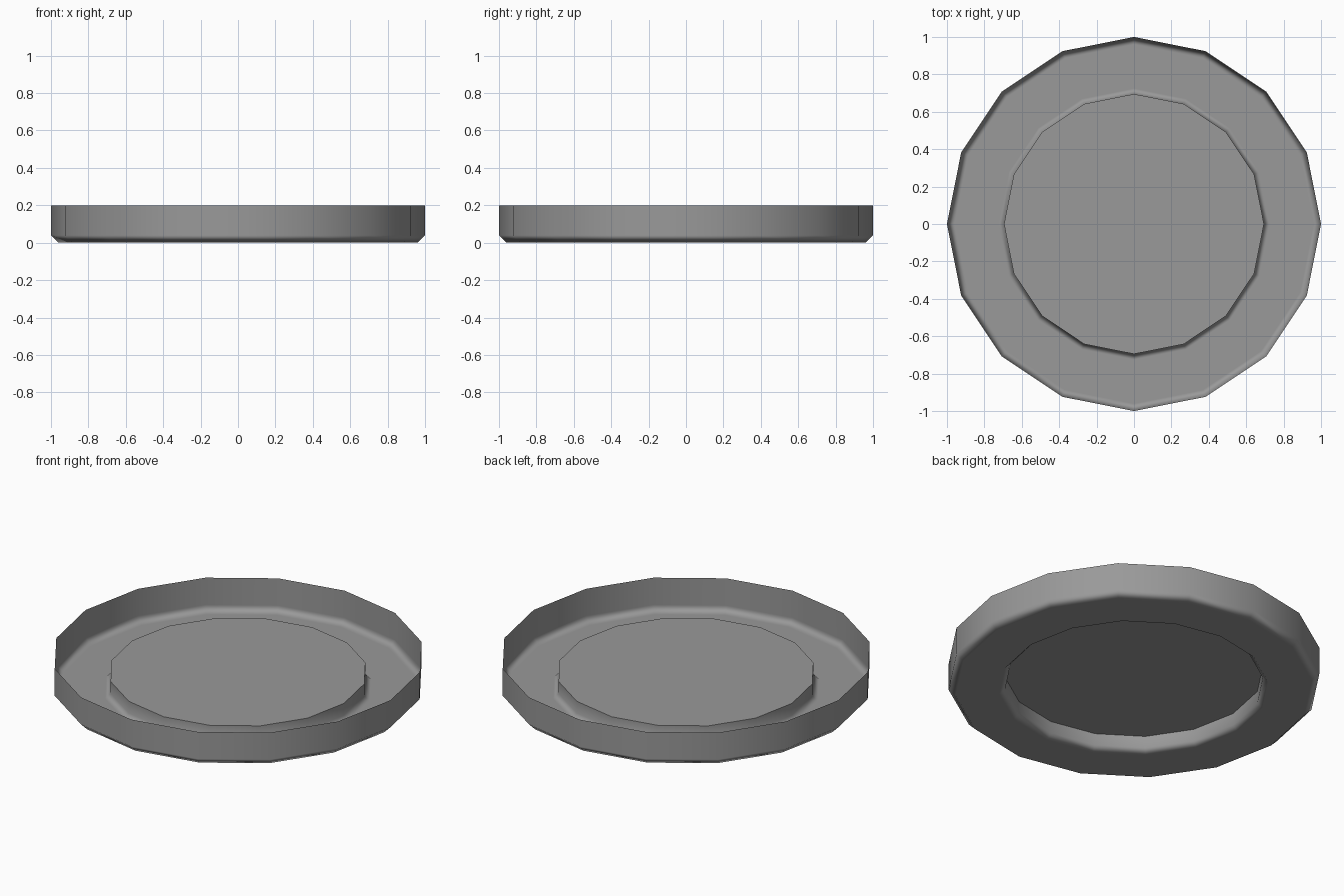
import bpy, bmesh, math

if "Cube" in bpy.data.objects:
    bpy.data.objects.remove(bpy.data.objects["Cube"])

SIDES = 16
# Half profile (radius, z) from rim, down the wall, under the base, up to the raised centre
PROFILE = [(1.0, 0.2), (1.0, 0.04), (0.96, 0.0), (0.725, 0.0), (0.695, 0.03), (0.695, 0.1)]


def lathe(name, profile, sides):
    """Revolve a thin profile around z and cap its last ring."""
    bm = bmesh.new()
    rings = [[bm.verts.new((r * math.cos(2 * math.pi * i / sides),
                            r * math.sin(2 * math.pi * i / sides), z))
              for i in range(sides)] for r, z in profile]
    for a, b in zip(rings, rings[1:]):
        for i in range(sides):
            j = (i + 1) % sides
            bm.faces.new((a[i], b[i], b[j], a[j]))
    bm.faces.new(rings[-1][::-1])
    mesh = bpy.data.meshes.new(name)
    bm.to_mesh(mesh)
    bm.free()
    obj = bpy.data.objects.new(name, mesh)
    bpy.context.collection.objects.link(obj)
    return obj


# Shallow dish with a raised centre disc
dish = lathe("shallow_dish", PROFILE, SIDES)
bpy.context.view_layer.objects.active = dish
dish.select_set(True)
bpy.ops.object.shade_smooth_by_angle(angle=math.radians(60))

# Keep the flat floor flat and the shading change inside the bevels
weighted = dish.modifiers.new("weighted_normals", 'WEIGHTED_NORMAL')
weighted.keep_sharp = True
weighted.weight = 100

# Dark grey finish
grey = bpy.data.materials.new("dark_grey")
grey.diffuse_color = (0.32, 0.32, 0.32, 1.0)
grey.use_nodes = True
grey.node_tree.nodes["Principled BSDF"].inputs["Base Color"].default_value = grey.diffuse_color
dish.data.materials.append(grey)
